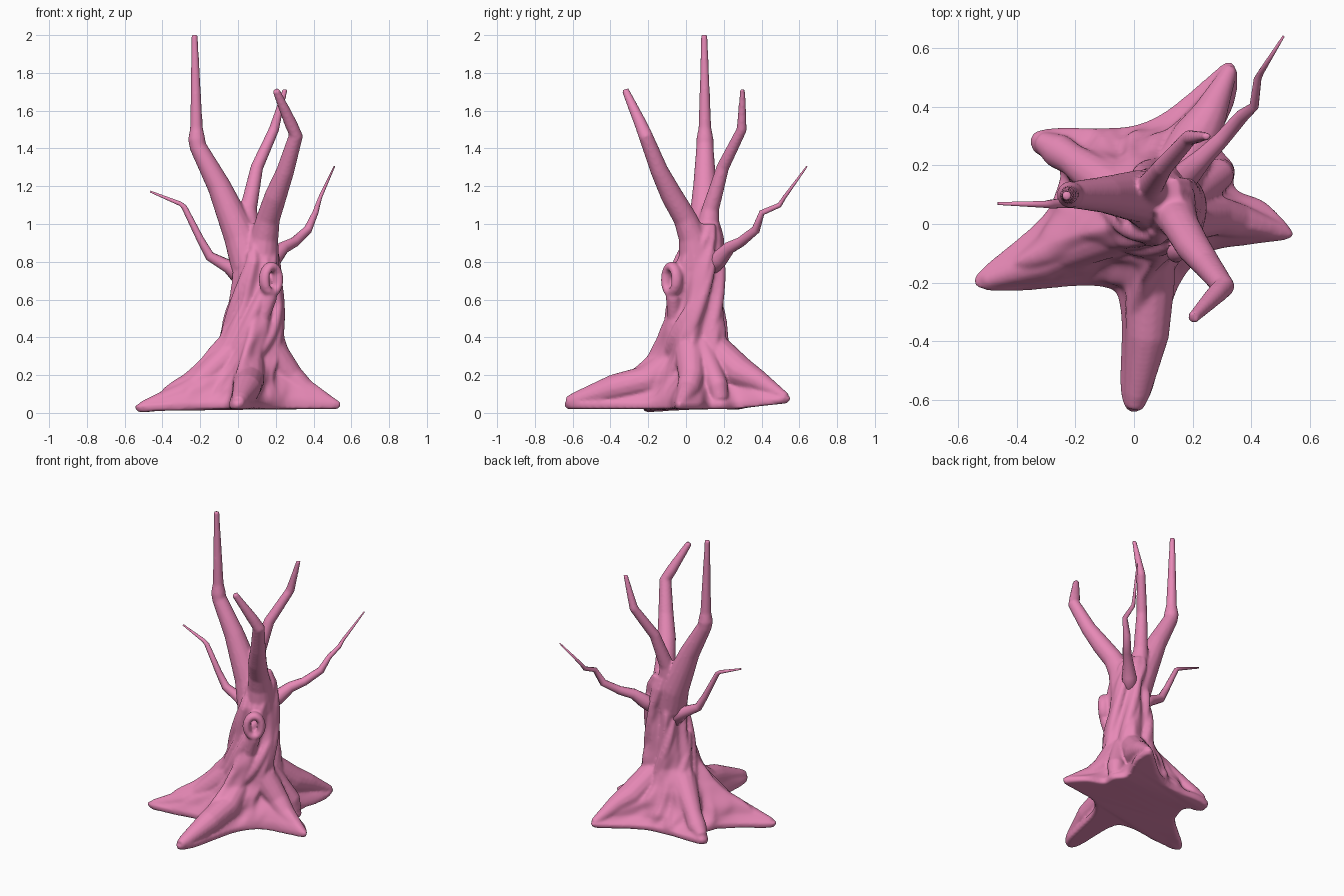
import bpy, bmesh, math
from mathutils import Vector, noise

if "Cube" in bpy.data.objects:
    bpy.data.objects.remove(bpy.data.objects["Cube"])


def loft(bm, rings):
    """Skin a list of equal-length point rings and cap both ends."""
    rows = [[bm.verts.new(p) for p in r] for r in rings]
    n = len(rows[0])
    for a, b in zip(rows, rows[1:]):
        for i in range(n):
            j = (i + 1) % n
            bm.faces.new((a[i], a[j], b[j], b[i]))
    bm.faces.new(rows[0][::-1])
    bm.faces.new(rows[-1])


def tube(bm, path, sides=14):
    """Tapered tube through (x, y, z, radius) points."""
    pts = [Vector(p[:3]) for p in path]
    rings = []
    side = None
    for i, p in enumerate(pts):
        d = (pts[min(i + 1, len(pts) - 1)] - pts[max(i - 1, 0)]).normalized()
        if side is None:
            side = d.orthogonal()
        u = (side - d * side.dot(d)).normalized()
        side, v, r = u, d.cross(u), path[i][3]
        rings.append([p + r * (u * math.cos(t) + v * math.sin(t))
                      for t in (2 * math.pi * k / sides for k in range(sides))])
    loft(bm, rings)


def finish(bm, name):
    bmesh.ops.recalc_face_normals(bm, faces=bm.faces)
    me = bpy.data.meshes.new(name)
    bm.to_mesh(me)
    bm.free()
    ob = bpy.data.objects.new(name, me)
    bpy.context.collection.objects.link(ob)
    ob.data.materials.append(mat)
    for p in me.polygons:
        p.use_smooth = True
    return ob


def lookup(table, z):
    for a, b in zip(table, table[1:]):
        if z <= b[0]:
            t = max(0, (z - a[0]) / (b[0] - a[0]))
            return [x + (y - x) * t for x, y in zip(a[1:], b[1:])]
    return table[-1][1:]


mat = bpy.data.materials.new("pink_bark")
mat.diffuse_color = (0.8, 0.25, 0.47, 1)
mat.use_nodes = True
mat.node_tree.nodes["Principled BSDF"].inputs["Base Color"].default_value = mat.diffuse_color

# Ground outline of the flared base, counter-clockwise from the front root
FOOT = [(0, -.65), (.06, -.58), (.1, -.42), (.15, -.22), (.25, -.1), (.4, -.07),
        (.535, -.05), (.535, -.01), (.45, .075), (.35, .12), (.345, .2), (.29, .28), (.345, .42),
        (.355, .52), (.32, .56), (.2, .46), (.08, .37), (-.05, .33), (-.25, .33), (-.345, .31),
        (-.345, .25), (-.26, .2), (-.27, .1), (-.34, 0), (-.54, -.17), (-.525, -.225),
        (-.4, -.23), (-.11, -.215), (-.045, -.3), (-.045, -.58)]
# Trunk: height, centre x, centre y, radius x, radius y
TRUNK = [(0, .02, .03, .2, .19), (.2, .03, .06, .18, .18), (.4, .075, .05, .15, .15),
         (.8, .11, .065, .112, .125), (.93, .09, .1, .12, .09), (1, .08, .11, .08, .065)]
# Flare: height, share of the ground outline
FLARE = [(.02, .95), (.05, 1), (.1, .74), (.2, .4), (.3, .17), (.4, .06), (.6, 0)]


def on_trunk(a, z, k=1.0):
    cx, cy, rx, ry = lookup(TRUNK, z)
    return Vector((cx + k * rx * math.cos(a), cy + k * ry * math.sin(a), z))


def foot_points(steps=5):
    n = len(FOOT)
    out = []
    for i in range(n):
        a, b, c, d = (Vector((*FOOT[(i + k) % n], 0)) for k in (-1, 0, 1, 2))
        for s in range(steps):
            t = s / steps
            out.append(.5 * (2 * b + (c - a) * t + (2 * a - 5 * b + 4 * c - d) * t * t
                             + (3 * b - a - 3 * c + d) * t ** 3))
    return out


# Trunk with flared base and twisting bark folds
bm = bmesh.new()
rings = []
feet = foot_points()
for i in range(62):
    z = .02 + .98 * i / 61
    f = lookup(FLARE, z)[0]
    ring = []
    for q in feet:
        a = math.atan2(q.y - .03, q.x - .02)
        w = a - 1.6 * z
        fold = 1 + min(1, z * 5) * (.08 * math.sin(6 * w + 1) + .045 * math.sin(11 * w + 5 * z))
        fold += .14 * noise.noise(Vector((math.cos(w) * 2, math.sin(w) * 2, z * 6)))
        p = on_trunk(a, z, fold).lerp(Vector((q.x, q.y, z)), f)
        # Lumps on the flare, fading out at the ground
        lump = .16 * noise.noise(Vector((math.cos(w) * 4, math.sin(w) * 4, z * 7 + 3)))
        k = 1 + lump * min(1, 4 * f * (1 - f))
        p.x, p.y = .02 + (p.x - .02) * k, .03 + (p.y - .03) * k
        # Underside rises at the back and dips at the left root
        p.z = z + max(0, 1 - z * 4) * (.12 * max(0, p.y - .25) - .06 * max(0, -p.x - .25))
        ring.append(p)
    rings.append(ring)
loft(bm, rings)

# Rounded root spines
for root in (
    [(.06, -.04, .3, .08), (.055, -.2, .17, .085), (.045, -.38, .13, .075),
     (.01, -.58, .067, .045), (0, -.63, .055, .03)],
    [(-.03, -.02, .32, .08), (-.23, -.1, .14, .06), (-.3, -.125, .09, .07), (-.51, -.195, .03, .03)],
    [(-.04, .1, .32, .09), (-.21, .22, .16, .055), (-.26, .25, .1, .06), (-.32, .285, .065, .035)],
    [(.12, .12, .36, .09), (.21, .29, .21, .085), (.26, .38, .17, .06), (.33, .53, .08, .025)],
    [(.15, .02, .36, .09), (.28, .03, .19, .07), (.36, .01, .115, .06), (.52, -.027, .045, .022)],
    [(.17, .08, .36, .06), (.29, .17, .14, .055), (.3, .18, .07, .045)],
):
    tube(bm, root)

# Raised bark strands spiralling up around the trunk
for s in range(7):
    a0 = -2.5 + .9 * s
    top = (.72, .6, .85, .92)[s % 4]
    path = []
    for i in range(13):
        t = i / 12
        p = on_trunk(a0 + 1.5 * t, .22 + (top - .22) * t, .94)
        path.append((*p, .035 * (.55 + .45 * math.sin(math.pi * t))))
    tube(bm, path, 10)

# Knothole rim on the front right of the trunk, with a swelling below it
centre, out, across = Vector((.175, -.075, .705)), Vector((.6, -.8, 0)), Vector((.8, .6, 0))
rows = []
for i in range(24):
    t = 2 * math.pi * i / 24
    d = across * math.cos(t) * .046 + Vector((0, 0, .07 * math.sin(t)))
    n = d.normalized()
    rows.append([bm.verts.new(centre + d + n * math.cos(s) * .027 + out * math.sin(s) * .034)
                 for s in (2 * math.pi * k / 10 for k in range(10))])
for i in range(24):
    for k in range(10):
        a, b, m = rows[i], rows[(i + 1) % 24], (k + 1) % 10
        bm.faces.new((a[k], a[m], b[m], b[k]))
tube(bm, [(.17, -.068, .62, .04), (.12, -.06, .47, .035)])

# Three thick limbs
for limb in (
    [(.06, .075, .78, .1), (.015, .095, .93, .09), (-.1, .1, 1.2, .063),
     (-.212, .1, 1.41, .046), (-.219, .1, 1.45, .046),
     (-.22, .1, 1.51, .034), (-.23, .097, 2.003, .017)],
    [(.12, .06, .78, .1), (.14, .035, .93, .075), (.16, -.005, 1.03, .063), (.2, -.075, 1.15, .059),
     (.25, -.14, 1.28, .048), (.307, -.215, 1.47, .038),
     (.28, -.24, 1.53, .034), (.2, -.322, 1.71, .02)],
    [(.06, .11, .93, .07), (.055, .13, 1.08, .046), (.1, .195, 1.3, .034),
     (.19, .295, 1.5, .028), (.25, .3, 1.715, .014)],
):
    tube(bm, limb)

# Fuse everything into one soft sculpted body
tree = finish(bm, "trunk_roots_and_limbs")
m = tree.modifiers.new("fuse", 'REMESH')
m.mode, m.voxel_size, m.use_smooth_shade = 'VOXEL', .009, True
m = tree.modifiers.new("soften", 'SMOOTH')
m.factor, m.iterations = .5, 5

# Two thin side branches
for name, path in (
    ("right_thin_branch",
     [(.12, .1, .74, .05), (.19, .18, .82, .045), (.24, .23, .875, .033), (.3, .29, .905, .027),
      (.37, .37, .97, .023), (.41, .402, 1.06, .016), (.422, .495, 1.1, .013),
      (.435, .52, 1.14, .01), (.51, .64, 1.305, .004)]),
    ("left_thin_branch",
     [(.06, .09, .68, .06), (-.05, .09, .775, .036), (-.15, .08, .83, .026), (-.2, .075, .92, .02),
      (-.285, .068, 1.09, .015), (-.305, .067, 1.107, .012), (-.465, .07, 1.172, .005)]),
):
    bm = bmesh.new()
    tube(bm, path, 12)
    finish(bm, name)
